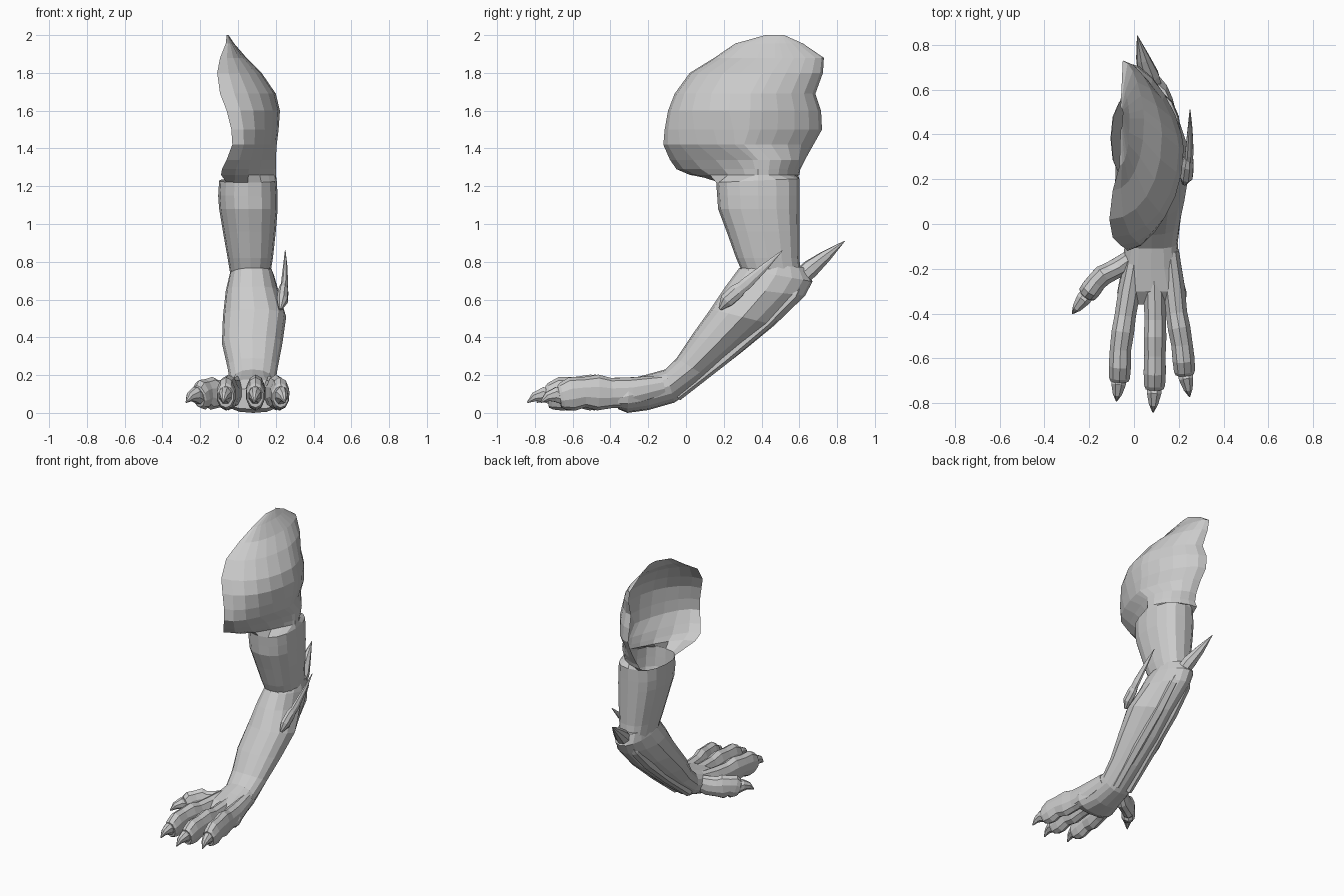
import bpy, bmesh, math
from mathutils import Vector

if "Cube" in bpy.data.objects:
    bpy.data.objects.remove(bpy.data.objects["Cube"])

def loft(name, rings, closed=True, caps=True):
    """Skin a list of equal-length point rings with quads."""
    bm = bmesh.new()
    rows = [[bm.verts.new(p) for p in r] for r in rings]
    n = len(rows[0])
    for a, b in zip(rows, rows[1:]):
        for i in range(n if closed else n - 1):
            j = (i + 1) % n
            bm.faces.new((a[i], a[j], b[j], b[i]))
    if closed and caps:
        bm.faces.new(rows[0][::-1])
        bm.faces.new(rows[-1])
    bmesh.ops.recalc_face_normals(bm, faces=bm.faces)
    me = bpy.data.meshes.new(name)
    bm.to_mesh(me)
    bm.free()
    ob = bpy.data.objects.new(name, me)
    bpy.context.collection.objects.link(ob)
    return ob

def spow(v, e):
    return math.copysign(abs(v) ** e, v)

def section(yf, zf, yb, zb, x0, x1, pinch=0.0, n=16):
    """Limb ring from its front point, back point and x range; pinch narrows the back."""
    f, b = Vector((0, yf, zf)), Vector((0, yb, zb))
    c, h = (f + b) / 2, (f - b) / 2
    pts = []
    for i in range(n):
        a = 2 * math.pi * i / n
        w = 1 - pinch * max(0, -math.cos(a))
        p = c + h * spow(math.cos(a), 0.85)
        p.x = (x0 + x1) / 2 + (x1 - x0) / 2 * w * spow(math.sin(a), 0.8)
        pts.append(p)
    return pts

def tube(name, path, n=8):
    """Tube along (x, y, z, half width, half height) stations."""
    ps = [Vector(p[:3]) for p in path]
    rings = []
    for i, p in enumerate(path):
        t = (ps[min(i + 1, len(ps) - 1)] - ps[max(i - 1, 0)]).normalized()
        side = t.cross(Vector((0, 0, 1))).normalized()
        up = side.cross(t)
        rings.append([ps[i] + side * p[3] * math.cos(2 * math.pi * (k + .5) / n)
                      + up * p[4] * math.sin(2 * math.pi * (k + .5) / n) for k in range(n)])
    return loft(name, rings)

def along(knots, f):
    """Point at fraction f of a 2D polyline."""
    vs = [Vector(k) for k in knots]
    ls = [(b - a).length for a, b in zip(vs, vs[1:])]
    d = f * sum(ls)
    for a, b, l in zip(vs, vs[1:], ls):
        if d <= l + 1e-6:
            return a.lerp(b, d / l)
        d -= l
    return vs[-1]

# upper arm
arm = [section(*r) for r in [
    (.16, 1.22, .60, 1.24, -.10, .205),
    (.165, 1.15, .60, 1.15, -.105, .21),
    (.17, 1.08, .60, 1.08, -.10, .21),
    (.215, .96, .60, .96, -.08, .20),
    (.265, .82, .60, .82, -.055, .185),
    (.30, .74, .61, .72, -.04, .17)]]
loft("upper_arm", arm, caps=False)

# shoulder shell, open towards the body and joined to the arm's top ring
# z, front y, front x, outer x, back y, back x, front flare exponent
shell = [
    (1.26, .02, -.09, .20, .60, -.05, 2.4),
    (1.29, -.05, -.085, .20, .605, -.03, 2.5),
    (1.34, -.085, -.06, .20, .63, -.02, 2.1),
    (1.42, -.12, -.03, .205, .675, -.02, 1.6),
    (1.50, -.113, -.035, .215, .72, -.03, 1.25),
    (1.60, -.095, -.06, .222, .715, -.04, 1.0),
    (1.69, -.06, -.095, .20, .685, -.03, .95),
    (1.80, .02, -.11, .125, .725, -.04, .9),
    (1.88, .15, -.095, .045, .73, -.05, .9),
    (1.955, .26, -.065, -.02, .62, -.055, .9),
    (2.0, .42, -.06, -.05, .52, -.06, 1.0)]
SEG = 12
rows = [[arm[0][i] for i in range(-2, SEG - 1)]]
for z, yf, xf, xo, yb, xb, m in shell:
    ym = .38 if z < 1.4 else (yf + yb) / 2 + .03
    row = []
    for i in range(SEG + 1):
        a = math.pi * i / SEG
        c, s = math.cos(a), math.sin(a)
        if c > 0:
            row.append((xf + (xo - xf) * s, ym - (ym - yf) * c ** m, z))
        else:
            e = 1.0 if z < 1.35 else 1.35
            row.append((xb + (xo - xb) * s ** 1.1, ym + (yb - ym) * abs(c) ** e, z))
    rows.append(row)
loft("shoulder_shell", rows, closed=False)

# forearm running into the palm
loft("forearm_and_palm", [section(*r) for r in [
    (.35, .79, .63, .77, -.03, .17, .1),
    (.28, .765, .67, .695, -.045, .19, .25),
    (.21, .67, .63, .62, -.065, .215, .45),
    (.13, .55, .47, .465, -.08, .255, .6),
    (.03, .41, .30, .325, -.085, .235, .6),
    (-.05, .29, .12, .185, -.055, .21, .45),
    (-.11, .23, -.06, .055, -.04, .195, .2),
    (-.20, .205, -.20, .015, -.055, .205, .1),
    (-.30, .18, -.31, .0, -.075, .235, .0),
    (-.36, .13, -.36, .02, -.07, .23, .0)]])

# tendons down the back of the forearm
for side, x in (("inner", .025), ("outer", .125)):
    tube(side + "_tendon", [(x, .60, .67, .015, .015), (x, .57, .625, .035, .03),
                            (x, .42, .475, .042, .035), (x, .2, .285, .04, .03),
                            (x - .01, -.05, .09, .03, .03)], 6)

# toes with pads, sheaths and claws
# fraction along toe, centre z, half width, half height
PROFILE = [(0, .145, .042, .055), (.3, .11, .052, .078), (.5, .105, .05, .08),
           (.63, .108, .053, .095), (.76, .11, .05, .08), (.88, .1, .052, .09),
           (.97, .088, .049, .072), (1, .085, .042, .058)]

def toe(name, knots, tip, s=1.0):
    path = []
    for f, z, w, h in PROFILE:
        p = along(knots, f)
        path.append((p.x, p.y, z * (.5 + s / 2), w * s, h * s))
    tube(name, path, 10)
    e, t = along(knots, .96), Vector(tip)
    claw = []
    for f, z, r in [(0, .085, .036), (.35, .097, .035), (.7, .085, .022), (1, .055, .003)]:
        p = e.lerp(t, f)
        claw.append((p.x, p.y, z, r, r * 1.2))
    tube(name + "_claw", claw, 8)

toe("inner_toe", [(.01, -.12), (-.03, -.35), (-.06, -.55), (-.065, -.70)], (-.078, -.79))
toe("middle_toe", [(.085, -.12), (.095, -.4), (.092, -.735)], (.085, -.84))
toe("outer_toe", [(.16, -.12), (.19, -.4), (.218, -.56), (.226, -.67)], (.248, -.77))
toe("thumb", [(.02, -.13), (-.06, -.19), (-.15, -.235), (-.21, -.315)], (-.275, -.4), .92)

# spikes on the elbow and the outer forearm
tube("elbow_spike", [(.08, .60, .71, .05, .05), (.065, .66, .765, .05, .048),
                     (.04, .74, .83, .032, .032), (.015, .84, .91, .002, .002)])
tube("forearm_spike_sheath", [(.225, .18, .55, .01, .01), (.235, .215, .595, .03, .04),
                              (.24, .27, .645, .028, .042), (.242, .30, .67, .02, .03)])
tube("forearm_spike", [(.24, .23, .61, .018, .03), (.247, .32, .685, .02, .034),
                       (.25, .42, .775, .012, .02), (.25, .51, .86, .002, .002)])
